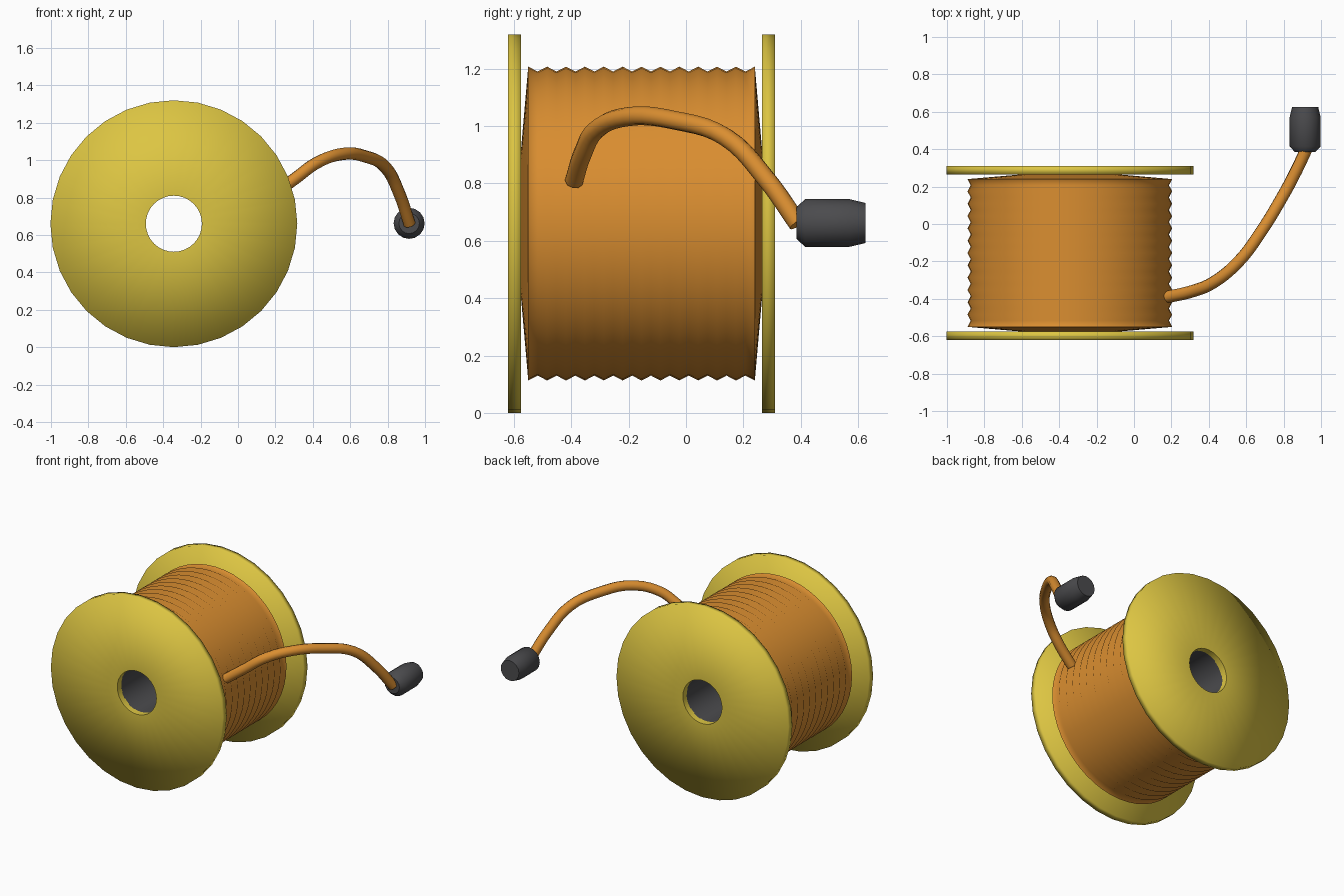
import bpy, bmesh, math
from mathutils import Vector

cube = bpy.data.objects.get("Cube")
if cube:
    bpy.data.objects.remove(cube, do_unlink=True)

AXIS_X, AXIS_Z, REEL_R, BORE_R = -0.343, 0.66, 0.66, 0.15


def material(name, rgb):
    m = bpy.data.materials.new(name)
    m.use_nodes = True
    color = (*rgb, 1)
    m.diffuse_color = color
    m.node_tree.nodes["Principled BSDF"].inputs["Base Color"].default_value = color
    return m


yellow = material("yellow plastic", (0.72, 0.56, 0.055))
orange = material("orange cable", (0.70, 0.27, 0.03))
dark = material("dark rubber", (0.07, 0.07, 0.075))


def lathe(name, profile, x, z, sides, mat, closed=False, sharp=()):
    """Spin (radius, y) points about an axis along y; sharp lists hard profile points."""
    bm = bmesh.new()
    rings = []
    for r, y in profile:
        angles = [2 * math.pi * i / sides for i in range(sides)]
        rings.append([bm.verts.new((x + r * math.sin(a), y, z + r * math.cos(a)))
                      for a in angles])
    pairs = list(zip(rings, rings[1:]))
    if closed:
        pairs.append((rings[-1], rings[0]))
    else:
        bm.faces.new(rings[0])
        bm.faces.new(rings[-1])
    for a, b in pairs:
        for i in range(sides):
            j = (i + 1) % sides
            bm.faces.new((a[i], a[j], b[j], b[i]))
    for f in bm.faces:
        f.smooth = True
    for k in sharp:
        ring = rings[k]
        for i in range(sides):
            bm.edges.get((ring[i], ring[(i + 1) % sides])).smooth = False
    bmesh.ops.recalc_face_normals(bm, faces=bm.faces)
    mesh = bpy.data.meshes.new(name)
    bm.to_mesh(mesh)
    bm.free()
    mesh.materials.append(mat)
    obj = bpy.data.objects.new(name, mesh)
    bpy.context.collection.objects.link(obj)
    return obj


# Flanges: thin discs with a hard-edged bore and a softly shaded rim
for name, y0, y1 in (("front_flange", -0.62, -0.575), ("back_flange", 0.265, 0.31)):
    lathe(name, [(BORE_R, y0), (REEL_R, y0), (REEL_R, y1), (BORE_R, y1)],
          AXIS_X, AXIS_Z, 32, yellow, closed=True, sharp=(0, 3))

# Hollow core between the flanges
lathe("core_tube", [(BORE_R, -0.58), (0.2, -0.58), (0.2, 0.27), (BORE_R, 0.27)],
      AXIS_X, AXIS_Z, 32, dark, closed=True, sharp=range(4))

# Wound cable: ridged outside with slightly coned ends
TURNS, Y0, Y1 = 12, -0.55, 0.24
winding = [(0.18, -0.575), (0.26, -0.575)]
for i in range(2 * TURNS + 1):
    winding.append((0.53 if i % 2 else 0.547, Y0 + (Y1 - Y0) * i / (2 * TURNS)))
winding += [(0.26, 0.265), (0.18, 0.265)]
last = len(winding) - 1
lathe("cable_winding", winding, AXIS_X, AXIS_Z, 48, orange, closed=True,
      sharp=(0, 2, last - 2, last))

# Loose cable end
path = [(0.18, -0.39, 0.81), (0.31, -0.36, 0.905), (0.42, -0.315, 0.985),
        (0.56, -0.2, 1.033), (0.68, -0.04, 1.02), (0.79, 0.14, 0.96),
        (0.865, 0.28, 0.815), (0.917, 0.39, 0.66)]
curve = bpy.data.curves.new("loose_cable", "CURVE")
curve.dimensions = "3D"
curve.bevel_depth = 0.033
curve.bevel_resolution = 3
curve.resolution_u = 5
curve.use_fill_caps = True
spline = curve.splines.new("BEZIER")
spline.bezier_points.add(len(path) - 1)
for point, co in zip(spline.bezier_points, path):
    point.co = Vector(co)
    point.handle_left_type = point.handle_right_type = "AUTO"
curve.materials.append(orange)
cable = bpy.data.objects.new("loose_cable", curve)
bpy.context.collection.objects.link(cable)

# Plug on the cable end
plug = lathe("plug", [(0.055, 0.385), (0.083, 0.415), (0.083, 0.57), (0.07, 0.625)],
             0.915, 0.662, 16, dark, sharp=(0, 3))
